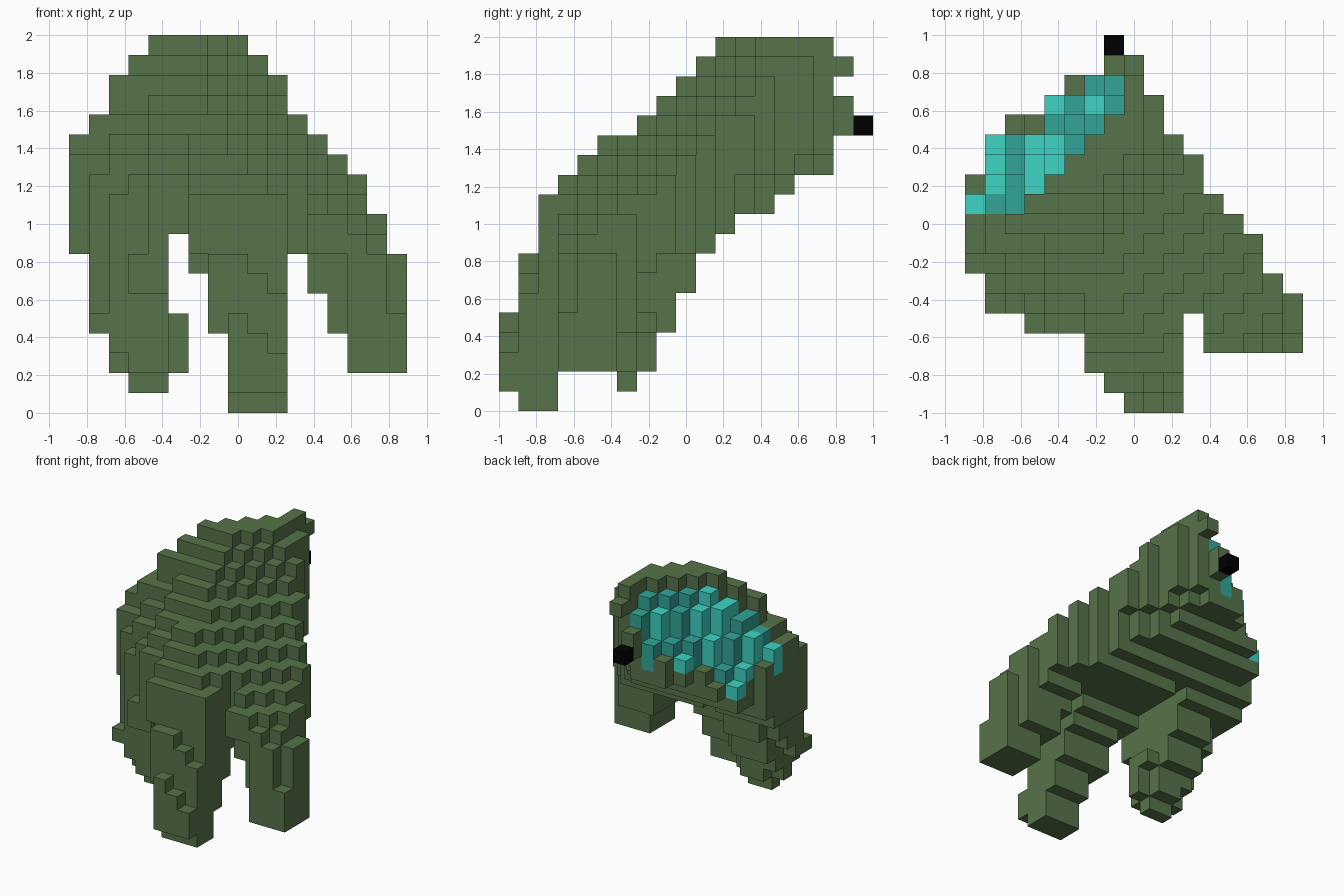
import bpy
import bmesh
import math

if "Cube" in bpy.data.objects:
    bpy.data.objects.remove(bpy.data.objects["Cube"], do_unlink=True)

CELL = 2 / 19


def material(name, rgb):
    m = bpy.data.materials.new(name)
    m.use_nodes = True
    col = (*rgb, 1)
    m.diffuse_color = col
    m.node_tree.nodes["Principled BSDF"].inputs["Base Color"].default_value = col
    return m


GREEN = material("moss green", (0.094, 0.174, 0.067))
TEAL = material("light teal", (0.047, 0.66, 0.56))
DARK_TEAL = material("dark teal", (0.032, 0.375, 0.31))
BLACK = material("black", (0.0, 0.0, 0.0))

# Plan outline: first and last block across, for each row from front to back
PLAN = [(8, 10), (7, 10), (6, 10), (6, 16), (3, 16), (1, 16), (1, 15), (0, 14),
        (0, 14), (0, 13), (0, 12), (0, 11), (1, 11), (1, 10), (2, 9), (4, 9),
        (5, 8), (7, 8), (7, 7)]


def in_plan(i, j):
    return PLAN[j][0] <= i <= PLAN[j][1]


def boxes(specs):
    """Blocks of several boxes given as inclusive x, y, z ranges."""
    return {(i, j, k)
            for a, b, c, d, e, f in specs
            for i in range(a, b + 1) for j in range(c, d + 1) for k in range(e, f + 1)
            if in_plan(i, j)}


# Body layers: x range, y range, limits of y - x, largest x + y, front edge bend
LAYERS = {
    8: (0, 15, 2, 10, -11, 12, 22, 0.75),
    9: (0, 15, 2, 11, -10, 12, 22, 0.75),
    10: (0, 14, 2, 13, -8, 12, 22, 0.75),
    11: (0, 14, 3, 14, -6, 12, 22, 0.6),
    12: (0, 13, 4, 16, -4, 11, 23, 0.5),
    13: (0, 12, 5, 16, -2, 10, 24, 0.5),
    14: (0, 11, 7, 16, 0, 10, 24, 0.3),
    15: (1, 10, 8, 16, 2, 9, 24, 0.25),
    16: (2, 10, 9, 16, 3, 9, 24, 0.15),
    17: (3, 9, 10, 17, 4, 8, 25, 0.15),
    18: (4, 8, 11, 16, 5, 7, 24, 0.15),
}

body = set()
for k, (x0, x1, y0, y1, d0, d1, total, bend) in LAYERS.items():
    for i in range(x0, x1 + 1):
        # Front edge bends back towards the right side
        first = y0 + math.floor(bend * max(0, 7 - i))
        for j in range(first, y1 + 1):
            limit = d1
            if i == 8 and k > 13:
                limit = 9          # raised rim beside the face
            elif k == 13 and i > 3:
                limit = 11
            sunk = j - i >= 8 and k > 13 + i   # face drops towards the right side
            if in_plan(i, j) and d0 <= j - i <= limit and i + j <= total and not sunk:
                body.add((i, j, k))
body -= {c for c in body if c[0] == 5 and c[2] == 8}
body -= {c for c in body if c[0] == 11 and c[1] <= 4}

# Legs
middle_leg = boxes([
    (8, 10, 1, 2, 0, 0), (8, 10, 0, 2, 1, 2), (8, 10, 1, 3, 2, 3),
    (8, 9, 0, 0, 3, 3), (8, 8, 0, 0, 4, 4), (7, 10, 1, 4, 4, 5),
    (7, 9, 1, 1, 6, 6), (7, 8, 1, 1, 7, 7), (7, 10, 2, 5, 6, 6),
    (7, 10, 2, 6, 7, 7), (6, 6, 3, 6, 7, 7)])
left_leg = boxes([
    (14, 16, 3, 5, 2, 4), (14, 15, 3, 3, 5, 7), (13, 16, 4, 6, 4, 5),
    (12, 16, 4, 6, 6, 7), (12, 14, 7, 7, 7, 7)])
right_leg = boxes([
    (3, 4, 6, 6, 1, 1), (2, 5, 6, 6, 2, 4), (3, 4, 5, 7, 2, 2),
    (2, 4, 5, 7, 3, 4), (5, 5, 7, 7, 4, 4), (1, 1, 5, 6, 4, 4),
    (2, 4, 8, 8, 4, 5), (1, 4, 6, 7, 5, 5), (1, 4, 6, 8, 6, 7),
    (2, 4, 5, 5, 5, 7), (2, 4, 9, 9, 6, 7), (3, 4, 4, 4, 6, 7)])
nose_bridge = boxes([(7, 7, 17, 17, 14, 15)])
nose = boxes([(7, 7, 18, 18, 14, 14)])

# Teal face: the top blocks of the columns behind the rim, apart from the lower lip
LIP = {(2, 14), (3, 14), (5, 16), (0, 11)}
face = set()
for i, j in {(c[0], c[1]) for c in body}:
    top = max(c[2] for c in body if c[:2] == (i, j))
    if j - i >= 8 and i < 8 and j >= 10 and (i, j) not in LIP:
        depth = 1 if j - i >= 11 else 2
        face |= {(i, j, top - n) for n in range(depth) if (i, j, top - n) in body}
body -= face


def is_dark(c):
    return c[0] in (2, 5, 7) or c[1] == 14 or c[:2] in ((6, 16), (1, 10))


face_dark = {c for c in face if is_dark(c)}
face_light = face - face_dark

PARTS = [("body", body, GREEN), ("middle_leg", middle_leg, GREEN),
         ("left_leg", left_leg, GREEN), ("right_leg", right_leg, GREEN),
         ("nose_bridge", nose_bridge, GREEN), ("face_light_blocks", face_light, TEAL),
         ("face_dark_blocks", face_dark, DARK_TEAL), ("nose", nose, BLACK)]
SOLID = set().union(*(p[1] for p in PARTS))


def build(name, cells, mat):
    """Skin the blocks with their exposed square faces only."""
    bm = bmesh.new()
    verts = {}

    def vert(p):
        if p not in verts:
            verts[p] = bm.verts.new(((p[0] - 8.5) * CELL, (p[1] - 9.5) * CELL, p[2] * CELL))
        return verts[p]

    for c in sorted(cells):
        for axis in range(3):
            u, v = (axis + 1) % 3, (axis + 2) % 3
            for side in (0, 1):
                n = list(c)
                n[axis] += 2 * side - 1
                if tuple(n) in SOLID:
                    continue
                ring = []
                for du, dv in ((0, 0), (1, 0), (1, 1), (0, 1)):
                    p = list(c)
                    p[axis] += side
                    p[u] += du
                    p[v] += dv
                    ring.append(vert(tuple(p)))
                bm.faces.new(ring if side else ring[::-1])
    mesh = bpy.data.meshes.new(name)
    bm.to_mesh(mesh)
    bm.free()
    mesh.materials.append(mat)
    bpy.context.collection.objects.link(bpy.data.objects.new(name, mesh))


for part in PARTS:
    build(*part)
